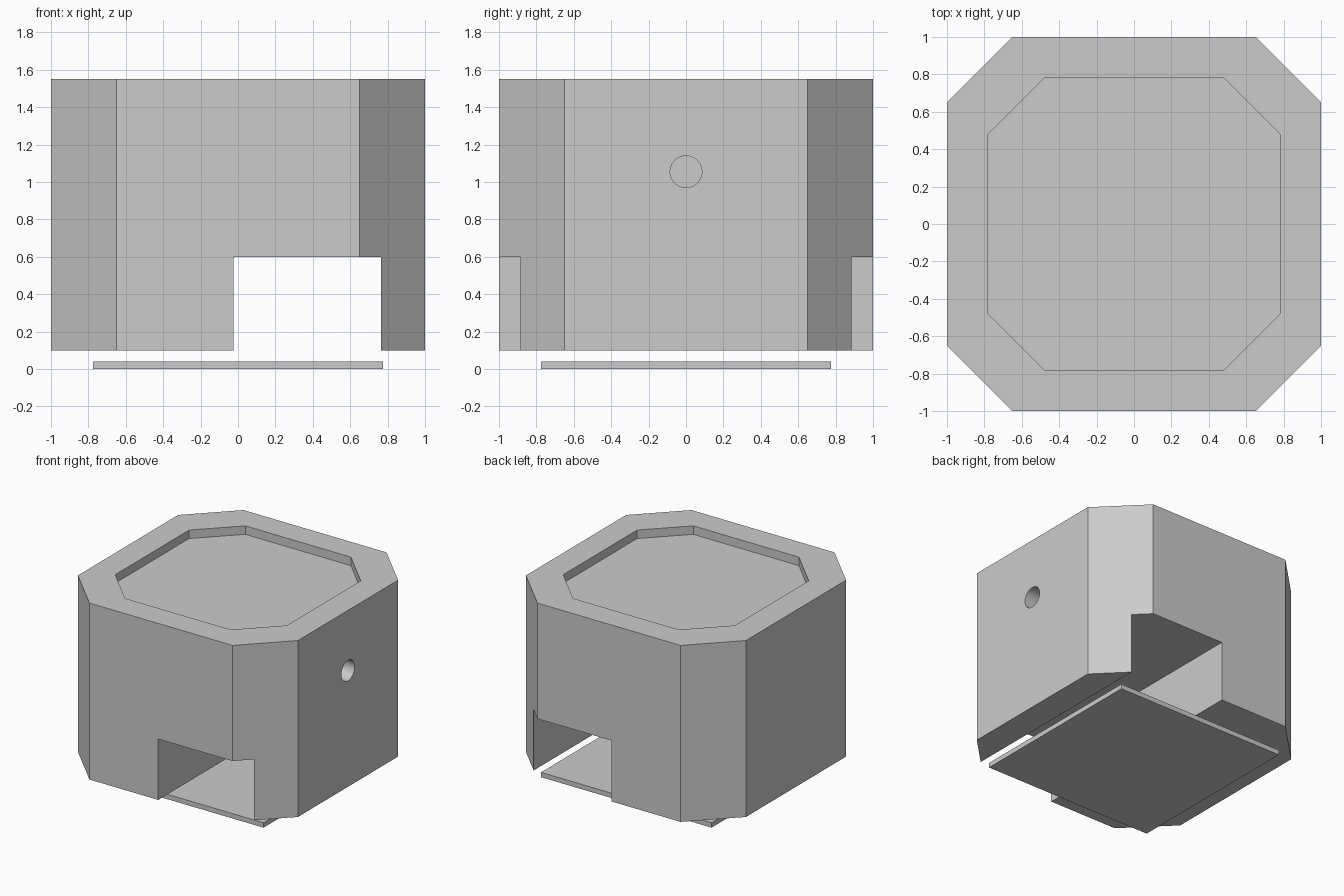
import bpy
import bmesh
from mathutils import Matrix

cube = bpy.data.objects.get("Cube")
if cube:
    bpy.data.objects.remove(cube, do_unlink=True)

# Single grey material
grey = bpy.data.materials.new("plain grey")
grey.use_nodes = True
color = (0.6, 0.6, 0.6, 1)
grey.diffuse_color = color
grey.node_tree.nodes["Principled BSDF"].inputs["Base Color"].default_value = color


def finish(name, bm):
    bmesh.ops.recalc_face_normals(bm, faces=bm.faces)
    mesh = bpy.data.meshes.new(name)
    bm.to_mesh(mesh)
    bm.free()
    mesh.materials.append(grey)
    obj = bpy.data.objects.new(name, mesh)
    bpy.context.collection.objects.link(obj)
    return obj


def prism(name, outline, z0, z1):
    """Extrude a flat outline from z0 up to z1."""
    bm = bmesh.new()
    face = bm.faces.new([bm.verts.new((x, y, z0)) for x, y in outline])
    top = bmesh.ops.extrude_face_region(bm, geom=[face])["geom"]
    verts = [v for v in top if isinstance(v, bmesh.types.BMVert)]
    bmesh.ops.translate(bm, verts=verts, vec=(0, 0, z1 - z0))
    return finish(name, bm)


def octagon(r, c):
    """Square of half width r, with corners cut back to c."""
    return [(c, -r), (r, -c), (r, c), (c, r), (-c, r), (-r, c), (-r, -c), (-c, -r)]


def rectangle(x0, x1, y0, y1):
    return [(x0, y0), (x1, y0), (x1, y1), (x0, y1)]


def cut(target, cutter):
    cutter.hide_render = True
    mod = target.modifiers.new(cutter.name, "BOOLEAN")
    mod.operation = "DIFFERENCE"
    mod.solver = "EXACT"
    mod.object = cutter
    bpy.ops.object.select_all(action="DESELECT")
    bpy.context.view_layer.objects.active = target
    target.select_set(True)
    bpy.ops.object.modifier_apply(modifier=mod.name)
    bpy.data.objects.remove(cutter, do_unlink=True)


# Housing block with chamfered corners
housing = prism("housing", octagon(1, 0.65), 0.1, 1.55)

# Shallow recess in the top
cut(housing, prism("top_recess", octagon(0.78, 0.48), 1.48, 1.7))

# Channel through the underside, front to back
cut(housing, prism("channel", rectangle(-0.025, 0.765, -1.2, 1.2), -0.1, 0.6))

# Round hole in the left side
bm = bmesh.new()
bmesh.ops.create_cone(bm, cap_ends=True, segments=48, radius1=0.085, radius2=0.085,
                      depth=0.8, matrix=Matrix.Translation((1, 0, 1.055)) @ Matrix.Rotation(1.5707963, 4, "Y"))
cut(housing, finish("side_hole", bm))
bpy.ops.object.shade_smooth_by_angle()

# Separate square plate below the housing
prism("base_plate", rectangle(-0.775, 0.775, -0.775, 0.775), 0, 0.04)
